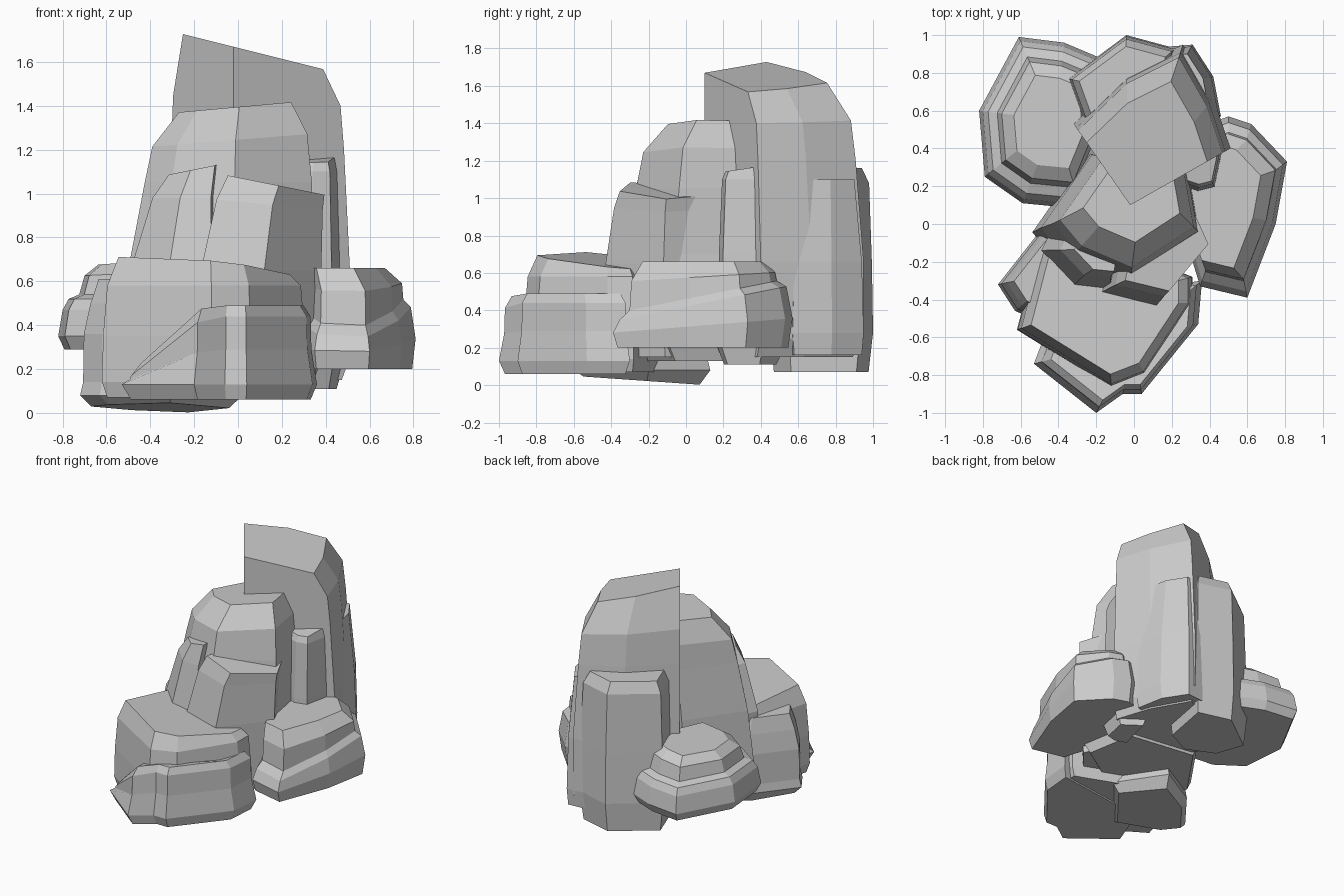
import bpy, bmesh


def rock(name, pivot, foot, levels, knee=9):
    """Loft a footprint upward; each level is (z, scale, tilt_x, tilt_y, shift_x) about the pivot.
    The sideways tilt stops at x offset 'knee', leaving the rest level."""
    px, py = pivot
    bm = bmesh.new()
    rings = []
    for level in levels:
        z, s, tx, ty, sx = tuple(level) + (0,) * (5 - len(level))
        ring = []
        for x, y in foot:
            dx, dy = (x - px) * s, (y - py) * s
            ring.append(bm.verts.new((px + dx + sx, py + dy, z + tx * min(dx, knee) + ty * dy)))
        rings.append(ring)
    n = len(foot)
    for a, b in zip(rings, rings[1:]):
        for i in range(n):
            j = (i + 1) % n
            bm.faces.new((a[i], a[j], b[j], b[i]))
    bm.faces.new(rings[0][::-1])
    bm.faces.new(rings[-1])
    bmesh.ops.recalc_face_normals(bm, faces=bm.faces)
    me = bpy.data.meshes.new(name)
    bm.to_mesh(me)
    bm.free()
    ob = bpy.data.objects.new(name, me)
    bpy.context.collection.objects.link(ob)
    return ob


# Tall spire at the back with its sloping top
rock("tall_spire", (-0.02, 0.1),
     [(-0.32, 0.53), (-0.02, 0.1), (0.51, 0.4), (0.42, 0.67), (0.26, 0.95), (-0.04, 0.8)],
     [(0.15, 0.93), (0.25, 1.0), (0.66, 1.0), (1.2, 0.95), (1.43, 0.92, -0.06), (1.67, 0.77, -0.25)])

# Lower slab leaning against the back of the spire
rock("back_slab", (-0.05, 0.7),
     [(-0.35, 0.77), (-0.04, 1.0), (0.22, 0.93), (0.15, 0.55), (-0.05, 0.45), (-0.27, 0.55)],
     [(0.07, 0.92), (0.28, 1.0), (0.65, 0.98), (1.08, 0.93), (1.16, 0.8)])

# Tapering wedge on the right of the spire's back
rock("back_wedge", (0.2, 0.75),
     [(0.31, 0.95), (0.42, 0.78), (0.46, 0.57), (0.2, 0.5), (0.08, 0.93)],
     [(0.16, 0.95), (0.28, 1.0), (0.66, 0.95), (1.1, 0.75)])

# Narrow column on the right of the spire
rock("side_column", (0.36, 0.33),
     [(0.34, 0.19), (0.42, 0.21), (0.46, 0.4), (0.32, 0.5), (0.25, 0.22)],
     [(0.11, 0.9), (0.2, 1.15), (0.7, 1.1), (1.1, 0.98), (1.16, 0.85, 0, 0.15)])

# Middle crag in front of the spire
rock("middle_crag", (0.03, 0.25),
     [(-0.55, -0.05), (-0.4, -0.23), (-0.05, -0.38), (0.38, -0.1), (0.31, 0.3), (-0.25, 0.38)],
     [(0.13, 0.88), (0.22, 0.98), (0.7, 0.9), (1.05, 0.82, 0, 0, 0.02),
      (1.25, 0.76, 0.08, 0, 0.02), (1.4, 0.55, 0.09, 0, 0.02)])

# Blocks stepping down from the middle crag
rock("front_column", (0.1, -0.05),
     [(-0.17, -0.36), (0.12, -0.43), (0.38, -0.12), (0.27, 0.12), (-0.1, 0.0)],
     [(0.15, 0.9), (0.65, 1.0), (0.95, 0.88, -0.1, 0, 0.04), (1.04, 0.8, -0.2, 0, 0.07)])
rock("left_shoulder", (-0.2, -0.13),
     [(-0.5, -0.14), (-0.32, -0.33), (-0.12, -0.35), (-0.06, -0.05), (-0.42, 0.02)],
     [(0.15, 0.95), (0.65, 0.97), (0.98, 0.7, 0, 0, 0.02), (1.12, 0.55, 0.2, 0, 0.05)])

# Front boulder
rock("front_boulder", (-0.15, -0.4),
     [(-0.62, -0.56), (-0.12, -0.87), (0.06, -0.8), (0.31, -0.42), (0.31, -0.28),
      (-0.28, -0.05), (-0.5, -0.1)],
     [(0.07, 0.95), (0.14, 1.0), (0.35, 0.99), (0.58, 0.95), (0.665, 0.84, -0.09, -0.08)])

# Ledge along the foot of the front boulder, its left end sloping away
rock("front_ledge", (0.0, -0.6),
     [(-0.53, -0.74), (-0.2, -1.0), (-0.06, -0.9), (0.04, -0.9), (0.34, -0.53),
      (0.36, -0.3), (-0.4, -0.4)],
     [(0.06, 0.92), (0.13, 1.0), (0.35, 0.93, 0.4), (0.56, 0.92, 0.8), (0.625, 0.83, 0.9)],
     knee=-0.15)

# Low block behind the front boulder on the left
rock("left_block", (-0.38, -0.25),
     [(-0.72, -0.32), (-0.63, -0.46), (-0.3, -0.6), (0.02, -0.2), (-0.2, 0.13), (-0.5, -0.04)],
     [(0.025, 0.85, 0, -0.07), (0.08, 1.0), (0.14, 0.96), (0.36, 0.95), (0.5, 0.86), (0.61, 0.75)])

# Right boulder with a rim sloping up towards the back
rock("right_boulder", (0.5, 0.1),
     [(0.5, 0.57), (0.62, 0.53), (0.81, 0.33), (0.75, 0.0), (0.6, -0.39), (0.35, -0.33),
      (0.22, 0.1), (0.32, 0.5)],
     [(0.2, 0.95), (0.32, 1.0, 0, 0.08), (0.44, 0.93, 0, 0.2), (0.48, 0.82, 0, 0.2),
      (0.58, 0.8, 0, 0.06), (0.66, 0.68, 0, 0, -0.04)])

# Left back boulder with a stepped cap
rock("left_boulder", (-0.42, 0.55),
     [(-0.61, 0.99), (-0.37, 0.96), (-0.18, 0.88), (-0.15, 0.4), (-0.28, 0.08), (-0.59, 0.11),
      (-0.79, 0.25), (-0.82, 0.6)],
     [(0.29, 0.93), (0.35, 1.0), (0.47, 0.95), (0.52, 0.88), (0.54, 0.76), (0.64, 0.7, 0.05),
      (0.69, 0.54, 0.06)])
